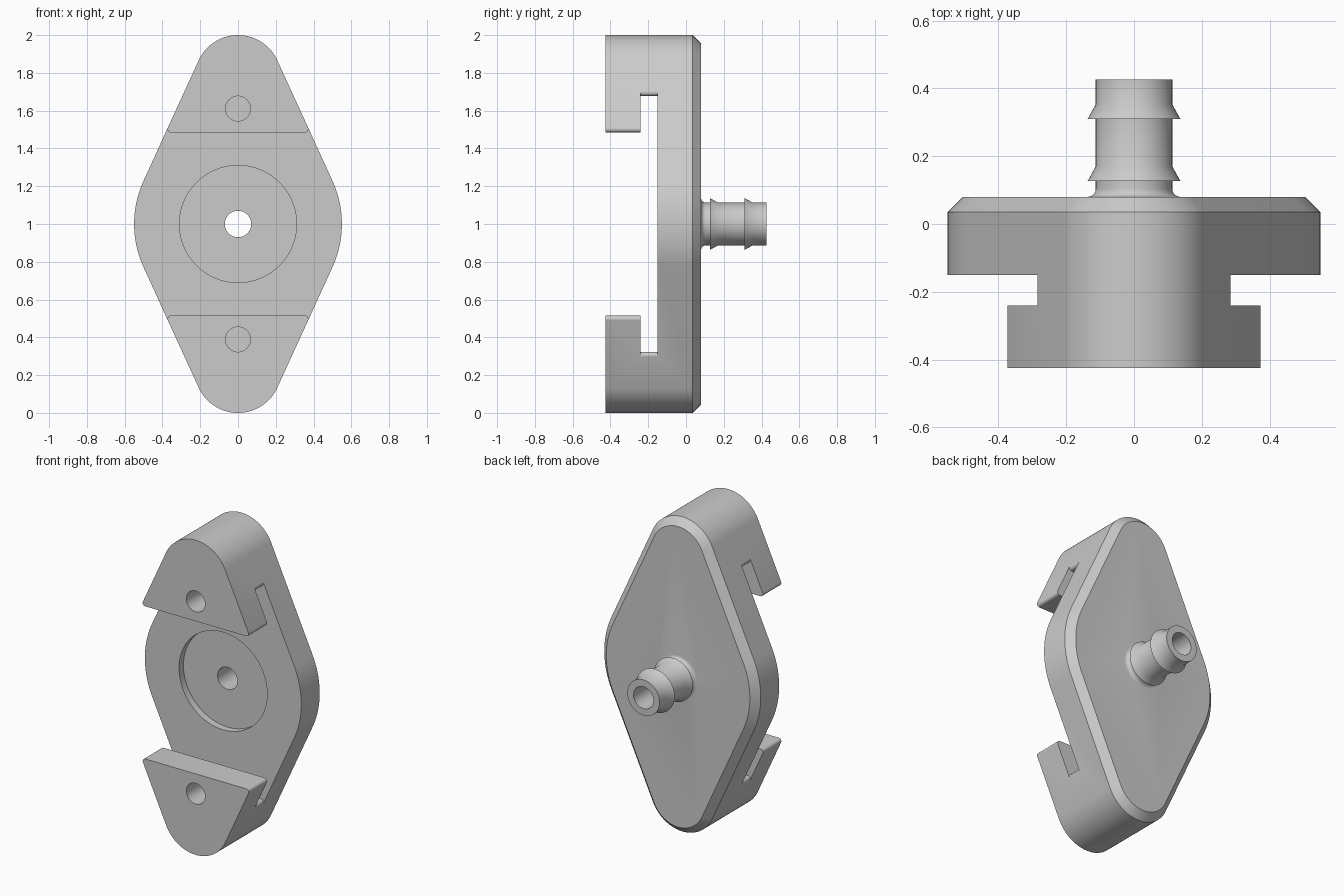
import bpy, bmesh
from math import sin, cos, pi, sqrt, radians

cube = bpy.data.objects.get("Cube")
if cube:
    bpy.data.objects.remove(cube, do_unlink=True)

MID = 1.0                       # height of the fitting's axis
R = 0.55                        # radius of the wide middle
A = radians(24.6)               # slope of the tapered flanks
C = (1 - R) / (1 - sin(A))      # offset of the rounded ends
END_R = 1 - C                   # radius of the rounded ends

grey = bpy.data.materials.new("grey plastic")
grey.use_nodes = True
colour = (0.6, 0.6, 0.6, 1)
grey.diffuse_color = colour
grey.node_tree.nodes["Principled BSDF"].inputs["Base Color"].default_value = colour


def loft(name, sections):
    """Closed solid through a list of (y, [(x, z), ...]) sections."""
    bm = bmesh.new()
    rings = [[bm.verts.new((x, y, z)) for x, z in pts] for y, pts in sections]
    n = len(rings[0])
    for a, b in zip(rings, rings[1:]):
        for i in range(n):
            j = (i + 1) % n
            bm.faces.new((a[i], a[j], b[j], b[i]))
    bm.faces.new(rings[0])
    bm.faces.new(rings[-1])
    bmesh.ops.recalc_face_normals(bm, faces=bm.faces)
    mesh = bpy.data.meshes.new(name)
    bm.to_mesh(mesh)
    bm.free()
    mesh.materials.append(grey)
    obj = bpy.data.objects.new(name, mesh)
    bpy.context.collection.objects.link(obj)
    return obj


def arc(cx, cz, r, start, end, n):
    return [(cx + r * cos(start + (end - start) * i / n),
             cz + r * sin(start + (end - start) * i / n)) for i in range(n + 1)]


def lathe(name, profile, z=MID, n=64):
    """Solid of revolution about the y axis from (y, radius) pairs."""
    return loft(name, [(y, arc(0, z, r, 0, 2 * pi, n)[:-1]) for y, r in profile])


def outline(inset=0):
    """Tapered outline: wide arcs at the sides, small arcs at the ends."""
    r, e = R - inset, END_R - inset
    return (arc(0, MID, r, -A, A, 20)
            + arc(0, MID + C, e, A, pi - A, 32)
            + arc(0, MID, r, pi - A, pi + A, 20)
            + arc(0, MID - C, e, pi + A, 2 * pi - A, 32))


def gap(name, y0, y1, h, f=0.018):
    """Cutter for the open middle, rounding the corners it leaves behind."""
    zc = h + f
    xc = (R - f - sin(A) * zc) / cos(A)
    corner = arc(xc, zc, f, -pi / 2, A, 6)
    q = corner + [(0.8, corner[-1][1])]
    pts = ([(x, MID + z) for x, z in q]
           + [(x, MID - z) for x, z in reversed(q)]
           + [(-x, MID - z) for x, z in q]
           + [(-x, MID + z) for x, z in reversed(q)])
    return loft(name, [(y0, pts), (y1, pts)])


def combine(target, tool, operation):
    mod = target.modifiers.new(tool.name, 'BOOLEAN')
    mod.operation = operation
    mod.solver = 'EXACT'
    mod.object = tool
    bpy.context.view_layer.objects.active = target
    bpy.ops.object.modifier_apply(modifier=mod.name)
    bpy.data.objects.remove(tool, do_unlink=True)


# Body with chamfered back edge
body = loft("bracket_body", [(-0.425, outline()), (0.035, outline()),
                             (0.08, outline(0.045))])

# Open middle between the hooks, and the deeper slot behind their lips
combine(body, gap("front_gap", -0.6, -0.2, 0.485), 'DIFFERENCE')
combine(body, gap("rear_slot", -0.24, -0.15, 0.678), 'DIFFERENCE')

# Barbed hose nozzle with a filleted foot
TUBE, BARB = 0.113, 0.137
foot = [(0.08 + 0.024 * (1 - cos(t * pi / 12)),
         TUBE + 0.024 * (1 - sin(t * pi / 12))) for t in range(7)]
foot = [(0.104 - 0.024 * cos(t * pi / 12),
         BARB - 0.024 * sin(t * pi / 12)) for t in range(7)]
nozzle = lathe("hose_nozzle", [(0.0, BARB)] + foot + [
    (0.127, TUBE), (0.127, BARB), (0.17, TUBE),
    (0.31, TUBE), (0.31, BARB), (0.353, TUBE), (0.427, TUBE)])
combine(body, nozzle, 'UNION')

# Shallow round recess, central bore and the two screw holes in the lips
combine(body, lathe("recess", [(-0.3, 0.31), (-0.105, 0.31)], n=96), 'DIFFERENCE')
combine(body, lathe("bore", [(-0.6, 0.07), (0.6, 0.07)], n=48), 'DIFFERENCE')
for side in (1, -1):
    hole = lathe("screw_hole", [(-0.6, 0.066), (-0.2, 0.066)],
                 z=MID + side * 0.611, n=48)
    combine(body, hole, 'DIFFERENCE')

# Smooth curves, crisp edges
bpy.ops.object.select_all(action='DESELECT')
body.select_set(True)
bpy.context.view_layer.objects.active = body
bpy.ops.object.shade_smooth_by_angle(angle=radians(32))
